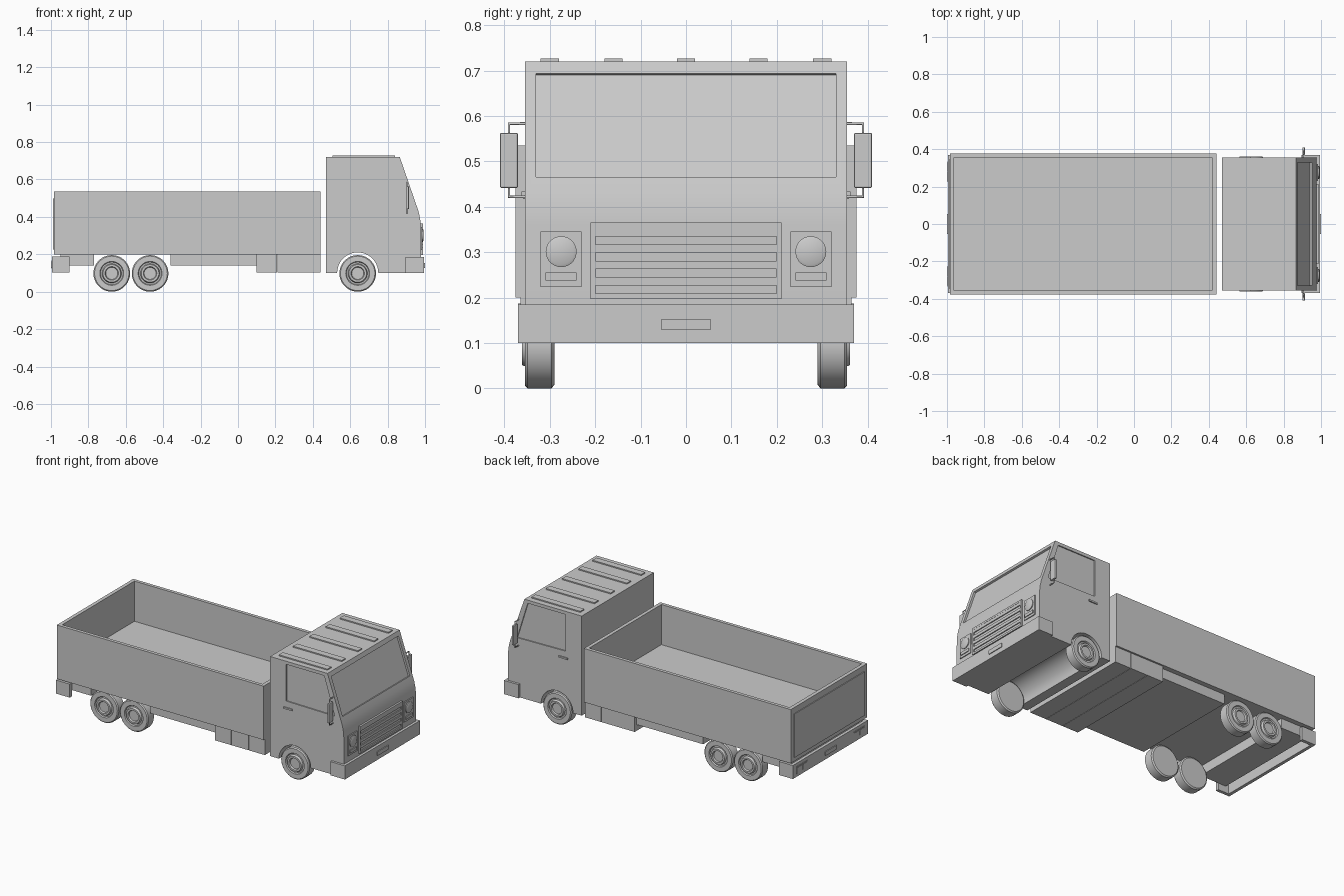
import bpy, bmesh, math
from mathutils import Vector

if "Cube" in bpy.data.objects:
    bpy.data.objects.remove(bpy.data.objects["Cube"])


def finish(name, bm):
    bmesh.ops.remove_doubles(bm, verts=bm.verts[:], dist=1e-5)
    bmesh.ops.recalc_face_normals(bm, faces=bm.faces[:])
    mesh = bpy.data.meshes.new(name)
    bm.to_mesh(mesh)
    bm.free()
    ob = bpy.data.objects.new(name, mesh)
    bpy.context.collection.objects.link(ob)
    return ob


def select(ob):
    bpy.ops.object.select_all(action='DESELECT')
    ob.select_set(True)
    bpy.context.view_layer.objects.active = ob


def smooth(ob):
    select(ob)
    bpy.ops.object.shade_smooth_by_angle(angle=math.radians(32))


def prism(name, pts, y0, y1):
    """Extrude an x-z profile from y0 to y1."""
    bm = bmesh.new()
    face = bm.faces.new([bm.verts.new((x, y0, z)) for x, z in pts])
    new = bmesh.ops.extrude_face_region(bm, geom=[face])['geom']
    bmesh.ops.translate(bm, vec=(0, y1 - y0, 0),
                        verts=[v for v in new if isinstance(v, bmesh.types.BMVert)])
    if len(bm.faces) == len(pts) + 1:
        bmesh.ops.holes_fill(bm, edges=bm.edges[:])
    return finish(name, bm)


def box(name, x0, x1, y0, y1, z0, z1):
    return prism(name, [(x0, z0), (x1, z0), (x1, z1), (x0, z1)], y0, y1)


def lathe(name, profile, loc, axis, steps=36):
    """Spin an (r, h) profile; h runs along axis."""
    bm = bmesh.new()
    vs = [bm.verts.new((r, 0, h)) for r, h in profile]
    es = [bm.edges.new(p) for p in zip(vs, vs[1:])]
    bmesh.ops.spin(bm, geom=vs + es, cent=(0, 0, 0), axis=(0, 0, 1),
                   angle=2 * math.pi, steps=steps)
    ob = finish(name, bm)
    ob.data.transform(Vector(axis).to_track_quat('Z', 'Y').to_matrix().to_4x4())
    ob.location = loc
    smooth(ob)
    return ob


def cut(ob, cutter):
    cutter.hide_render = True
    mod = ob.modifiers.new('cut', 'BOOLEAN')
    mod.operation = 'DIFFERENCE'
    mod.solver = 'EXACT'
    mod.object = cutter
    select(ob)
    bpy.ops.object.modifier_apply(modifier=mod.name)
    bpy.data.objects.remove(cutter)


# Cab with full-width wheel arch
CX, CZ = 0.64, 0.098
arch = [(CX + 0.11 * math.cos(a * math.pi / 20), 0.1 + 0.11 * math.sin(a * math.pi / 20))
        for a in range(21)]
cab = prism('cab', [(0.47, 0.1), (0.47, 0.72), (0.865, 0.72), (0.965, 0.43), (0.973, 0.395),
                    (0.977, 0.36), (0.98, 0.1)] + arch, -0.355, 0.355)

# Windshield and side window recesses
n = Vector((0.947, 0.325))
top, low = Vector((0.8745, 0.694)), Vector((0.953, 0.466))
cut(cab, prism('windshield_cutter', [top - n * 0.012, low - n * 0.012,
                                     low + n * 0.05, top + n * 0.05], -0.33, 0.33))
window = [(0.58, 0.70), (0.58, 0.472), (0.915, 0.467), (0.842, 0.70)]
for s in (-1, 1):
    cut(cab, prism('window_cutter', window, s * 0.348, s * 0.42))
smooth(cab)

# Roof ribs
for i, y in enumerate((-0.3, -0.16, 0, 0.16, 0.3)):
    box(f'roof_rib_{i}', 0.505, 0.84, y - 0.02, y + 0.02, 0.715, 0.727)

# Grille: frame, back panel and slats
box('grille_back', 0.965, 0.981, -0.205, 0.205, 0.2, 0.36)
for nm, y0, y1, z0, z1 in (('top', -0.21, 0.21, 0.353, 0.365), ('bottom', -0.21, 0.21, 0.197, 0.209),
                           ('left', -0.21, -0.199, 0.209, 0.353),
                           ('right', 0.199, 0.21, 0.209, 0.353)):
    box('grille_frame_' + nm, 0.965, 0.988, y0, y1, z0, z1)
for i in range(4):
    z = 0.227 + i * 0.036
    box(f'grille_slat_{i}', 0.97, 0.987, -0.2, 0.2, z, z + 0.018)

# Front bumper and plate
box('front_bumper', 0.895, 0.995, -0.37, 0.37, 0.1, 0.185)
box('front_plate', 0.99, 1.0, -0.054, 0.054, 0.128, 0.153)

# Paired cab parts
for s, side in ((-1, 'right'), (1, 'left')):
    box('headlight_panel_' + side, 0.96, 0.984, s * 0.23, s * 0.32, 0.223, 0.346)
    lathe('headlight_' + side, [(0, 0), (0.034, 0), (0.034, 0.009), (0.028, 0.012), (0, 0.013)],
          (0.98, s * 0.275, 0.301), (1, 0, 0), 28)
    box('turn_signal_' + side, 0.975, 0.989, s * 0.241, s * 0.309, 0.237, 0.255)
    box('door_handle_' + side, 0.565, 0.625, s * 0.35, s * 0.362, 0.424, 0.434)
    mirror = box('mirror_' + side, 0.9, 0.914, s * 0.37, s * 0.41, 0.441, 0.563)
    bev = mirror.modifiers.new('bevel', 'BEVEL')
    bev.width, bev.segments = 0.004, 2
    curve = bpy.data.curves.new('mirror_bracket_' + side, 'CURVE')
    curve.dimensions = '3D'
    curve.bevel_depth, curve.bevel_resolution = 0.0035, 2
    curve.use_fill_caps = True
    sp = curve.splines.new('POLY')
    path = [(0.35, 0.583), (0.39, 0.583), (0.39, 0.422), (0.35, 0.422)]
    sp.points.add(len(path) - 1)
    for p, (y, z) in zip(sp.points, path):
        p.co = (0.904, s * y, z, 1)
    bpy.context.collection.objects.link(bpy.data.objects.new(curve.name, curve))

# Open cargo bed
bed = box('cargo_bed', -0.985, 0.44, -0.376, 0.376, 0.2, 0.535)
cut(bed, box('bed_cutter', -0.962, 0.418, -0.355, 0.355, 0.285, 0.6))
box('tailgate_panel', -0.99, -0.97, -0.345, 0.345, 0.225, 0.497)

# Chassis blocks and side lockers under the bed
box('chassis_middle', -0.36, 0.1, -0.345, 0.345, 0.14, 0.205)
box('chassis_rear', -0.95, -0.77, -0.345, 0.345, 0.14, 0.205)
for i, (x0, x1) in enumerate(((0.098, 0.208), (0.21, 0.328), (0.33, 0.44))):
    box(f'locker_{i}', x0, x1, -0.365, 0.365, 0.102, 0.205)

# Rear bumper with returned ends, plate and tail lights
box('rear_bumper', -0.995, -0.975, -0.37, 0.37, 0.103, 0.187)
box('rear_plate', -1.0, -0.99, -0.054, 0.054, 0.128, 0.153)
for s, side in ((-1, 'right'), (1, 'left')):
    box('rear_bumper_end_' + side, -0.995, -0.9, s * 0.35, s * 0.37, 0.103, 0.187)
    box('tail_light_frame_' + side, -0.998, -0.985, s * 0.225, s * 0.335, 0.123, 0.167)
    for j in (0, 1):
        y = 0.231 + j * 0.052
        box(f'tail_light_{side}_{j}', -1.0, -0.99, s * y, s * (y + 0.046), 0.129, 0.161)

# Wheels
tyre = [(0, 0), (0.09, 0), (0.098, 0.006), (0.098, 0.059), (0.092, 0.065), (0.064, 0.065),
        (0.06, 0.058), (0.052, 0.058), (0.047, 0.071), (0.036, 0.071), (0.032, 0.062), (0, 0.062)]
for nm, x in (('front', CX), ('middle', -0.47), ('rear', -0.675)):
    for s, side in ((-1, 'right'), (1, 'left')):
        lathe(f'{nm}_wheel_{side}', tyre, (x, s * 0.29, CZ), (0, s, 0))
